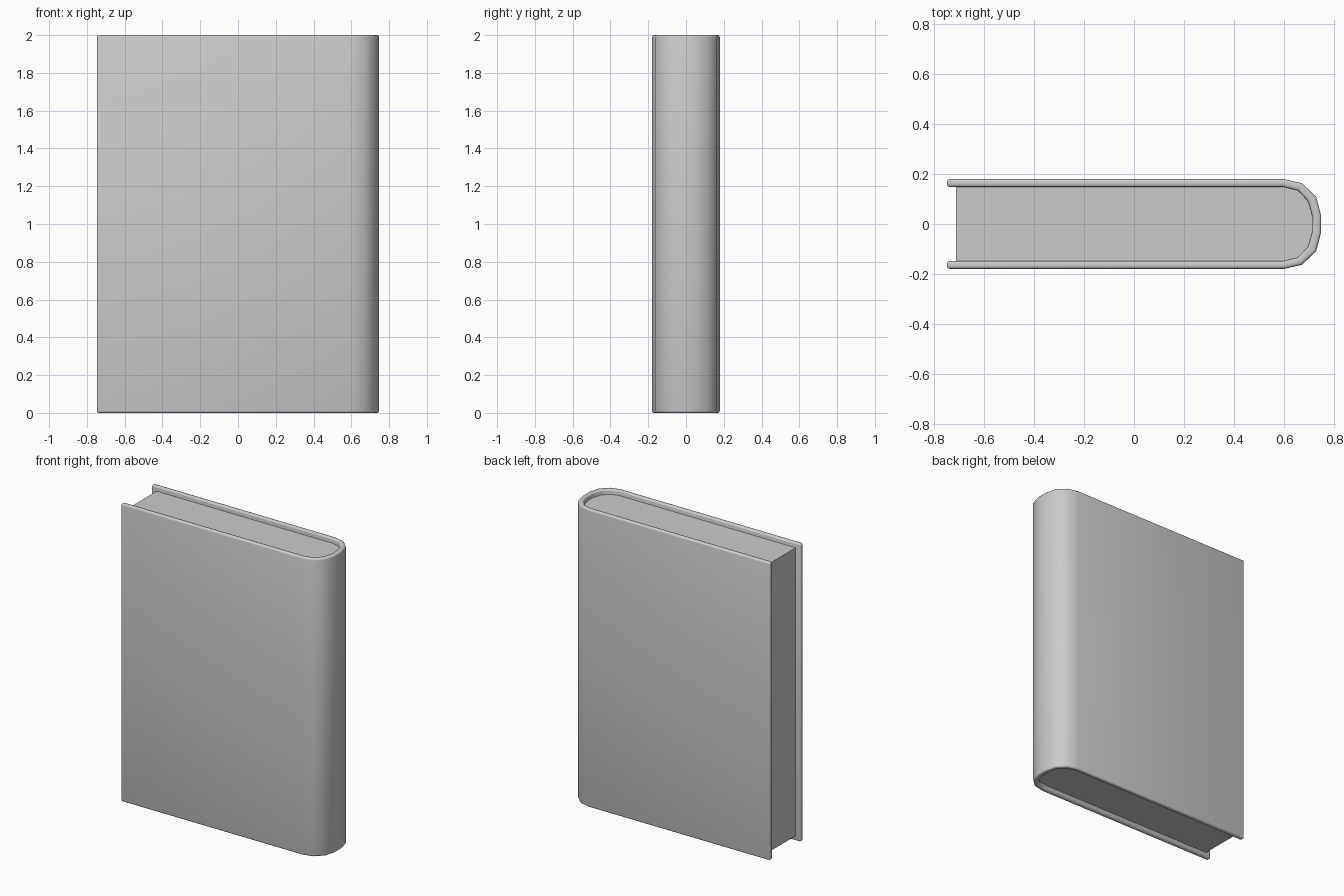
import bpy, bmesh, math

if "Cube" in bpy.data.objects:
    bpy.data.objects.remove(bpy.data.objects["Cube"])

H = 2.0
# half profiles (y > 0), running from the fore edge round to the spine
OUTER = [(-0.747, 0.179), (0.6, 0.179), (0.671, 0.163), (0.728, 0.108), (0.747, 0.034)]
INNER = [(-0.747, 0.148), (0.595, 0.148), (0.654, 0.134), (0.696, 0.09), (0.713, 0.027)]


def mirrored(half):
    return half + [(x, -y) for x, y in reversed(half)]


def prism(name, profile, z0, z1):
    bm = bmesh.new()
    face = bm.faces.new([bm.verts.new((x, y, z0)) for x, y in profile])
    ext = bmesh.ops.extrude_face_region(bm, geom=[face])
    top = [v for v in ext["geom"] if isinstance(v, bmesh.types.BMVert)]
    bmesh.ops.translate(bm, verts=top, vec=(0, 0, z1 - z0))
    bmesh.ops.recalc_face_normals(bm, faces=bm.faces)
    mesh = bpy.data.meshes.new(name)
    bm.to_mesh(mesh)
    bm.free()
    obj = bpy.data.objects.new(name, mesh)
    bpy.context.collection.objects.link(obj)
    return obj


def smooth(obj, degrees):
    bpy.ops.object.select_all(action='DESELECT')
    obj.select_set(True)
    bpy.context.view_layer.objects.active = obj
    bpy.ops.object.shade_smooth_by_angle(angle=math.radians(degrees))


# Wrap-around cover with rounded rims
cover = prism("cover", mirrored(OUTER) + mirrored(INNER)[::-1], 0, H)
bevel = cover.modifiers.new("rounded_rim", 'BEVEL')
bevel.width = 0.011
bevel.segments = 3
bevel.limit_method = 'ANGLE'
bevel.angle_limit = math.radians(60)
bpy.context.view_layer.objects.active = cover
cover.select_set(True)
bpy.ops.object.modifier_apply(modifier="rounded_rim")
smooth(cover, 50)

# Page block, recessed from the cover edges
pages = prism("pages", mirrored([(-0.71, 0.148)] + INNER[1:]), 0.032, H - 0.032)
smooth(pages, 50)
